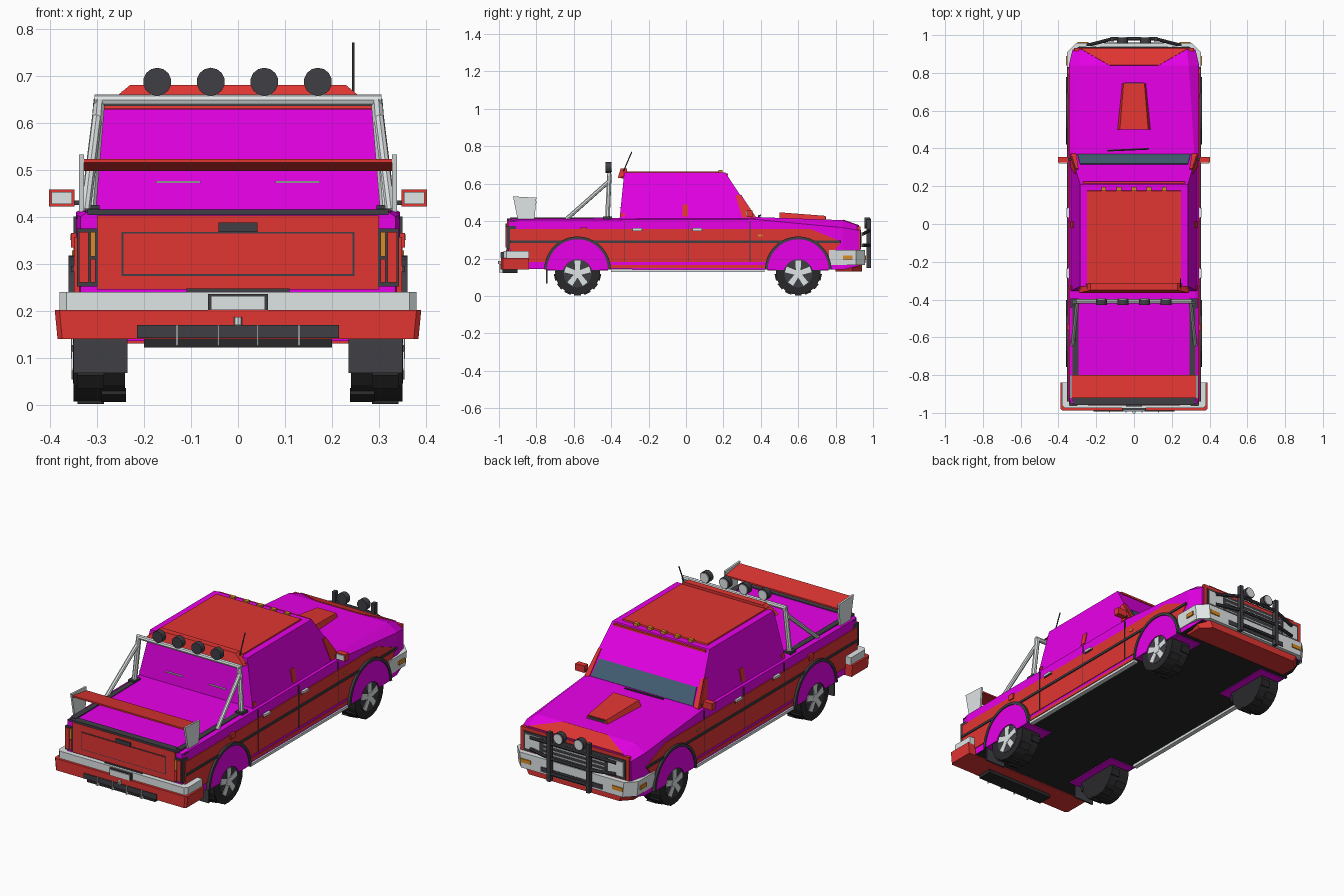
import bpy, bmesh, math
from mathutils import Vector, Matrix

if "Cube" in bpy.data.objects:
    bpy.data.objects.remove(bpy.data.objects["Cube"])

COLOURS = {
    "magenta": (0.9, 0.0, 0.9), "red": (0.75, 0.036, 0.032), "silver": (0.74, 0.78, 0.78),
    "trim_black": (0.05, 0.05, 0.06), "rubber": (0.022, 0.022, 0.024),
    "glass_blue": (0.055, 0.115, 0.17), "amber": (0.7, 0.26, 0.02),
}
MATS = {}
for n, c in COLOURS.items():
    MATS[n] = bpy.data.materials.new(n)
    MATS[n].diffuse_color = (*c, 1)


def finish(name, bm, *mats):
    bmesh.ops.recalc_face_normals(bm, faces=bm.faces)
    me = bpy.data.meshes.new(name)
    bm.to_mesh(me)
    bm.free()
    ob = bpy.data.objects.new(name, me)
    bpy.context.collection.objects.link(ob)
    for m in mats:
        me.materials.append(MATS[m])
    return ob


def loft(name, rings, mat):
    """Skin matching closed rings and cap both ends."""
    bm = bmesh.new()
    vs = [[bm.verts.new(p) for p in r] for r in rings]
    n = len(vs[0])
    for a, b in zip(vs, vs[1:]):
        for i in range(n):
            bm.faces.new((a[i], a[(i + 1) % n], b[(i + 1) % n], b[i]))
    bm.faces.new(vs[0])
    bm.faces.new(vs[-1])
    return finish(name, bm, mat)


def prism(name, yz, x0, x1, mat):
    return loft(name, [[(x, y, z) for y, z in yz] for x in (x0, x1)], mat)


def box(name, x, y, z, mat):
    return prism(name, [(y[0], z[0]), (y[1], z[0]), (y[1], z[1]), (y[0], z[1])], x[0], x[1], mat)


def frustum(name, b, t, z0, z1, mat):
    """Rectangles (half width, rear y, front y) at two heights."""
    return loft(name, [[(-w, r, z), (w, r, z), (w, f, z), (-w, f, z)]
                       for (w, r, f), z in ((b, z0), (t, z1))], mat)


def slab(name, pts, offset, mat):
    return loft(name, [pts, [Vector(p) + Vector(offset) for p in pts]], mat)


def tube(name, p, q, r, mat, sides=8, r2=None):
    p, q = Vector(p), Vector(q)
    d = q - p
    bm = bmesh.new()
    bmesh.ops.create_cone(bm, cap_ends=True, segments=sides, radius1=r,
                          radius2=r if r2 is None else r2, depth=d.length)
    rot = d.to_track_quat('Z', 'Y').to_matrix().to_4x4()
    bm.transform(Matrix.Translation((p + q) / 2) @ rot)
    return finish(name, bm, mat)


def arc(yc, zc, r, a0, a1, n):
    return [(yc + r * math.cos(math.radians(a0 + (a1 - a0) * i / n)),
             zc + r * math.sin(math.radians(a0 + (a1 - a0) * i / n))) for i in range(n + 1)]


# Main body shell with black underside
sections = [(-.95, .335, .16, .40, .41, .32), (-.90, .345, .145, .405, .412, .33),
            (.36, .345, .14, .41, .422, .32), (.84, .345, .14, .365, .405, .29),
            (.925, .325, .16, .35, .375, .28)]
body = loft("body", [[(-h, y, zb), (h, y, zb), (h, y, zs), (t, y, zt), (-t, y, zt), (-h, y, zs)]
                     for y, h, zb, zs, zt, t in sections], "magenta")
body.data.materials.append(MATS["rubber"])
for p in body.data.polygons:
    if p.normal.z < -.7:
        p.material_index = 1

# Cab, roof panel and roof details
frustum("cab", (.335, -.355, .375), (.285, -.33, .21), .41, .66, "magenta")
frustum("roof_panel", (.25, -.345, .18), (.248, -.34, .175), .655, .666, "red")
frustum("roof_spoiler", (.29, -.365, -.315), (.23, -.35, -.315), .63, .68, "red")
box("rear_window_trim", (-.285, .285), (-.345, -.33), (.628, .638), "red")
box("windscreen_header", (-.27, .27), (.205, .225), (.645, .655), "red")
for i in range(5):
    box("roof_marker", (-.173 + .08 * i, -.147 + .08 * i), (.175, .195), (.66, .674), "amber")
tube("antenna", (.245, -.335, .665), (.245, -.29, .77), .003, "trim_black", 6)


def screen(x, t):
    return (x * (.335 - .05 * t), .375 - .165 * t, .41 + .25 * t)


def side(y, z, s):
    return (s * (.335 - .05 * (z - .41) / .25), y, z)


# Windscreen, pillars and wiper
out = (0, .004, .003)
slab("windscreen_glass", [screen(-.9, .05), screen(.9, .05), screen(.9, .36), screen(-.9, .36)],
     out, "glass_blue")
for s in (-1, 1):
    slab("windscreen_pillar", [screen(s * .92, .03), screen(s, .03), screen(s, .52), screen(s * .95, .52)],
         out, "red")
    slab("side_pillar", [side(.30, .42, s), side(.37, .42, s), side(.285, .54, s), side(.265, .54, s)],
         (.004 * s, 0, 0), "red")
    slab("centre_pillar", [side(-.02, .425, s), side(.012, .425, s), side(.012, .49, s), side(-.02, .49, s)],
         (.004 * s, 0, 0), "red")
    slab("rear_pillar", [side(-.35, .425, s), side(-.325, .425, s), side(-.325, .44, s), side(-.35, .44, s)],
         (.004 * s, 0, 0), "red")
    box("rear_window_latch", (s * .08, s * .175), (-.356, -.345), (.472, .476), "silver")
tube("wiper", (-.14, .388, .427), (.08, .398, .43), .005, "trim_black", 6)

# Bonnet scoop and painted nose
loft("bonnet_scoop", [[(-.09, .5, .41), (.09, .5, .41), (.075, .5, .447), (-.075, .5, .447)],
                      [(-.065, .745, .40), (.065, .745, .40), (.055, .745, .428), (-.055, .745, .428)]], "red")
box("scoop_mouth", (-.05, .05), (.744, .748), (.412, .424), "trim_black")
slab("bonnet_nose_paint", [(-.28, .925, .375), (.28, .925, .375), (.13, .84, .405), (-.13, .84, .405)],
     (0, .001, .003), "red")

# Side paint, strips, arches and sill
for s in (-1, 1):
    prism("side_paint", [(-.94, .18), (.75, .18), (.83, .29), (.67, .357), (-.94, .357)],
          s * .335, s * .349, "red")
    box("side_moulding", (s * .34, s * .355), (-.94, .83), (.283, .295), "trim_black")
    box("sill_paint", (s * .33, s * .348), (-.41, .43), (.15, .166), "red")
    box("sill_bar", (s * .33, s * .354), (-.40, .42), (.128, .142), "silver")
    box("body_seam", (s * .34, s * .3435), (-.94, .36), (.395, .40), "trim_black")
    for y in (-.33, .01, .34):
        box("door_gap", (s * .34, s * .350), (y, y + .004), (.18, .40), "trim_black")
    for y in (-.26, .06):
        box("door_handle", (s * .34, s * .358), (y - .025, y + .025), (.35, .362), "silver")
        box("handle_base", (s * .34, s * .353), (y - .03, y + .03), (.346, .351), "trim_black")
    box("fuel_flap", (s * .34, s * .355), (-.565, -.53), (.335, .365), "red")
    box("side_marker", (s * .34, s * .353), (.385, .41), (.318, .328), "amber")
    # Mirrors
    box("mirror", (s * .348, s * .402), (.325, .355), (.422, .458), "red")
    box("mirror_glass", (s * .353, s * .397), (.321, .326), (.427, .453), "silver")
    box("mirror_arm", (s * .32, s * .35), (.335, .35), (.425, .435), "trim_black")
    # Wheel arches
    for yc in (-.58, .60):
        prism("arch_panel", arc(yc, .14, .165, 0, 180, 18) + arc(yc, .115, .08, 162, 18, 12),
              s * .340, s * .356, "magenta")
        prism("arch_rim", arc(yc, .14, .178, 0, 180, 18) + arc(yc, .14, .163, 180, 0, 18),
              s * .340, s * .361, "trim_black")
        box("wheel_well", (s * .20, s * .344), (yc - .163, yc + .163), (.136, .142), "magenta")
        # Wheels
        tube("tyre", (s * .24, yc, .127), (s * .350, yc, .127), .12, "rubber", 24)
        tube("hub_back", (s * .345, yc, .12), (s * .3515, yc, .12), .075, "trim_black", 20)
        tube("hub", (s * .345, yc, .12), (s * .3555, yc, .12), .022, "silver", 10)
        for i in range(5):
            a = math.radians(90 + 72 * i)
            c, d = math.cos(a), math.sin(a)
            prism("spoke", [(yc + r * c - w * d, .12 + r * d + w * c)
                            for r, w in ((.01, -.012), (.07, -.016), (.07, .016), (.01, .012))],
                  s * .345, s * .354, "silver")
        for i in range(14):
            a = math.radians(-90 + i * 360 / 14)
            c, d = math.cos(a), math.sin(a)
            x = (.285, .342) if i % 2 == 0 else (.238, .29)
            prism("tread_lug", [(yc + r * c - w * d, .127 + r * d + w * c)
                                for r, w in ((.11, -.018), (.126, -.018), (.126, .018), (.11, .018))],
                  s * x[0], s * x[1], "rubber")
    box("mud_flap", (s * .235, s * .35), (-.748, -.74), (.067, .20), "trim_black")

# Bed rails, roll bar and lamps
for s in (-1, 1):
    box("bed_rail", (s * .295, s * .325), (-.94, -.40), (.405, .418), "trim_black")
    tube("roll_post", (s * .315, -.42, .41), (s * .295, -.41, .65), .013, "silver")
    tube("roll_brace", (s * .325, -.64, .41), (s * .30, -.415, .61), .011, "silver")
    box("roll_foot", (s * .295, s * .335), (-.445, -.395), (.41, .425), "trim_black")
tube("roll_top", (-.305, -.41, .648), (.305, -.41, .648), .012, "silver")
for x in (-.172, -.058, .056, .17):
    tube("roof_lamp", (x, -.43, .687), (x, -.40, .687), .03, "trim_black", 14)
    tube("roof_lamp_lens", (x, -.401, .687), (x, -.395, .687), .025, "silver", 14)

# Rear wing
slab("wing_blade", [(-.33, -.92, .515), (.33, -.92, .515), (.33, -.80, .497), (-.33, -.80, .497)],
     (0, 0, .008), "red")
for s in (-1, 1):
    prism("wing_end_plate", [(-.90, .41), (-.81, .41), (-.80, .525), (-.925, .532)],
          s * .328, s * .338, "silver")

# Tailgate and tail lamps
box("tailgate", (-.30, .30), (-.958, -.94), (.245, .403), "red")
box("tailgate_groove", (-.248, .248), (-.9595, -.95), (.274, .368), "trim_black")
box("tailgate_panel", (-.244, .244), (-.9615, -.95), (.278, .364), "red")
box("tailgate_handle", (-.042, .042), (-.966, -.95), (.368, .388), "trim_black")
box("tailgate_cap", (-.32, .32), (-.958, -.92), (.404, .415), "trim_black")
box("tailgate_lower_trim", (-.11, .11), (-.962, -.94), (.24, .247), "trim_black")
for s in (-1, 1):
    box("tail_lamp_frame", (s * .298, s * .343), (-.96, -.90), (.252, .375), "trim_black")
    box("tail_lamp_red", (s * .318, s * .338), (-.964, -.95), (.26, .368), "red")
    box("tail_lamp_amber", (s * .303, s * .314), (-.964, -.95), (.315, .368), "amber")
    box("tail_lamp_lower", (s * .303, s * .314), (-.964, -.95), (.26, .31), "red")


def wrap(name, hw, y_in, y_out, z0, z1, chamfer, mat, lip=0):
    """Bumper outline with chamfered outer corners."""
    d = math.copysign(1, y_out)
    return loft(name, [[(-w, y_in, z), (-w, y_out - d * chamfer, z), (-w + chamfer, y_out, z),
                        (w - chamfer, y_out, z), (w, y_out - d * chamfer, z), (w, y_in, z)]
                       for z, w in ((z0, hw - lip), (z1, hw))], mat)


# Rear bumper
wrap("rear_bumper", .38, -.84, -.975, .20, .24, .015, "silver")
wrap("rear_bumper_skirt", .39, -.84, -.988, .14, .202, .01, "red", .006)
box("rear_vent", (-.215, .215), (-.992, -.97), (.142, .17), "trim_black")
box("rear_diffuser", (-.20, .20), (-.98, -.90), (.122, .145), "rubber")
for x in (-.13, -.042, .042, .13):
    box("vent_fin", (x - .002, x + .002), (-.999, -.97), (.126, .17), "silver")
box("plate_frame", (-.064, .064), (-.988, -.96), (.197, .236), "trim_black")
box("plate", (-.057, .057), (-.992, -.98), (.202, .231), "silver")
tube("tow_ball", (0, -.995, .17), (0, -.995, .187), .009, "silver")

# Front grille, headlamps and bumper
box("grille_surround", (-.318, .318), (.915, .932), (.235, .37), "red")
box("grille", (-.30, .30), (.92, .936), (.25, .352), "trim_black")
for i in range(4):
    box("grille_bar", (-.18, .18), (.93, .939), (.265 + .022 * i, .27 + .022 * i), "silver")
for s in (-1, 1):
    box("headlamp", (s * .20, s * .29), (.925, .942), (.262, .34), "silver")
    box("front_indicator", (s * .24, s * .30), (.95, .963), (.195, .215), "amber")
    box("corner_indicator", (s * .34, s * .359), (.84, .89), (.195, .215), "amber")
wrap("front_bumper", .356, .765, .958, .165, .245, .05, "silver", .008)
wrap("front_valance", .335, .80, .94, .13, .168, .05, "red", .02)
box("front_air_intake", (-.18, .18), (.95, .961), (.175, .20), "trim_black")

# Bull bar and driving lamps
for s in (-1, 1):
    box("bull_bar_upright", (s * .105, s * .125), (.965, .99), (.15, .41), "trim_black")
    tube("bull_bar_side", (s * .115, .98, .35), (s * .25, .945, .33), .009, "trim_black")
    tube("bull_bar_side_low", (s * .115, .98, .27), (s * .25, .945, .27), .009, "trim_black")
    tube("driving_lamp", (s * .06, .955, .39), (s * .06, .985, .39), .03, "trim_black", 14)
    tube("driving_lamp_lens", (s * .06, .984, .39), (s * .06, .989, .39), .025, "silver", 14)
for z in (.19, .27, .35):
    tube("bull_bar_cross", (-.115, .98, z), (.115, .98, z), .009, "trim_black")

for m in bpy.data.materials:
    if m.users and not m.is_grease_pencil:
        m.use_nodes = True
        m.node_tree.nodes["Principled BSDF"].inputs["Base Color"].default_value = m.diffuse_color
